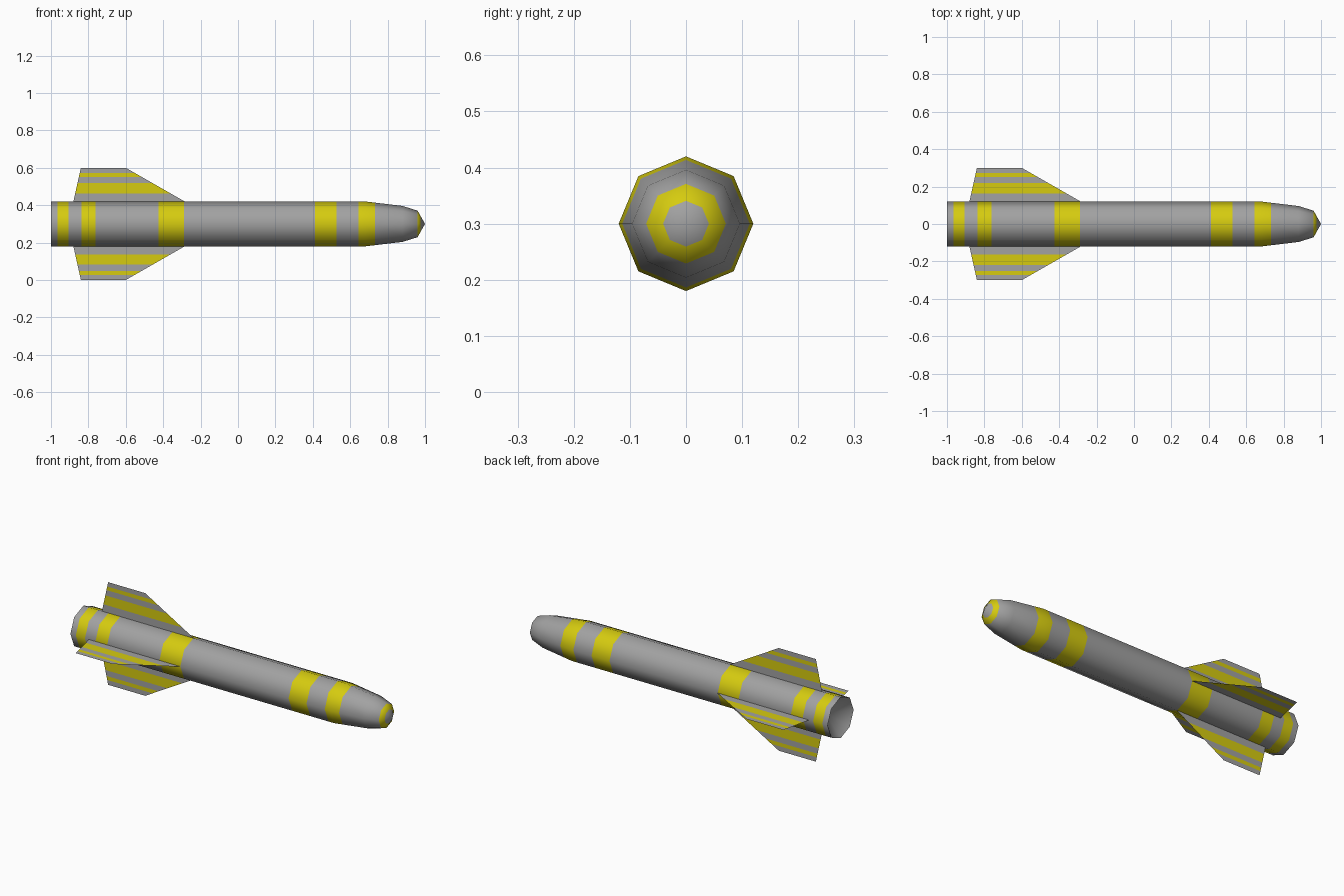
import bpy, bmesh, math

if "Cube" in bpy.data.objects:
    bpy.data.objects.remove(bpy.data.objects["Cube"])

SIDES, AXIS_Z = 8, 0.3


def material(name, rgb):
    m = bpy.data.materials.new(name)
    m.diffuse_color = (*rgb, 1)
    m.use_nodes = True
    m.node_tree.nodes["Principled BSDF"].inputs["Base Color"].default_value = m.diffuse_color
    return m


MATS = [material("grey", (0.36, 0.36, 0.36)), material("yellow", (0.67, 0.60, 0.005))]


def finish(bm, name):
    mesh = bpy.data.meshes.new(name)
    bm.to_mesh(mesh)
    bm.free()
    for m in MATS:
        mesh.materials.append(m)
    ob = bpy.data.objects.new(name, mesh)
    bpy.context.collection.objects.link(ob)
    return ob


def lerp_profile(profile, x):
    for (x0, r0), (x1, r1) in zip(profile, profile[1:]):
        if x0 <= x <= x1:
            return r0 + (r1 - r0) * (x - x0) / (x1 - x0)


def ring(bm, x, r):
    if r == 0:
        return [bm.verts.new((x, 0, AXIS_Z))] * SIDES
    return [bm.verts.new((x, r * math.cos(a), AXIS_Z + r * math.sin(a)))
            for a in (2 * math.pi * i / SIDES for i in range(SIDES))]


def skin(bm, a, b, mat):
    for i in range(SIDES):
        j = (i + 1) % SIDES
        f = bm.faces.new(list(dict.fromkeys((a[i], a[j], b[j], b[i]))))
        f.material_index = mat


# Fuselage: octagonal profile along x, cut into rings at the painted bands
profile = [(-1, 0.12), (0.68, 0.12), (0.88, 0.096), (0.96, 0.071), (1.0, 0)]
bands = [(-0.965, -0.906), (-0.838, -0.762), (-0.424, -0.289),
         (0.411, 0.527), (0.645, 0.733), (0.96, 0.977)]
xs = sorted({p[0] for p in profile} | {x for b in bands for x in b})
bm = bmesh.new()
rings = [ring(bm, x, lerp_profile(profile, x)) for x in xs]
for k in range(len(xs) - 1):
    mid = (xs[k] + xs[k + 1]) / 2
    skin(bm, rings[k], rings[k + 1], int(any(a < mid < b for a, b in bands)))

# Hollow tail: shallow recess in the rear end
skin(bm, ring(bm, -0.9, 0), rings[0], 0)
bmesh.ops.recalc_face_normals(bm, faces=bm.faces)
body = finish(bm, "fuselage")
bpy.context.view_layer.objects.active = body
body.select_set(True)
bpy.ops.object.shade_smooth_by_angle(angle=math.radians(50))

# Four thin swept fins with lengthwise stripes
levels = [0.12, 0.163, 0.218, 0.251, 0.273, 0.30]
names = ["fin_left_side", "fin_top", "fin_right_side", "fin_bottom"]
for n, name in enumerate(names):
    c, s = round(math.cos(n * math.pi / 2)), round(math.sin(n * math.pi / 2))
    bm = bmesh.new()
    rows = []
    for r in levels:
        t = (r - 0.12) / 0.18
        rows.append([bm.verts.new((x, r * c, AXIS_Z + r * s))
                     for x in (-0.88 + 0.04 * t, -0.285 - 0.315 * t)])
    for k in range(len(rows) - 1):
        (a, b), (d, e) = rows[k], rows[k + 1]
        bm.faces.new((a, b, e, d)).material_index = k % 2
    finish(bm, name)
